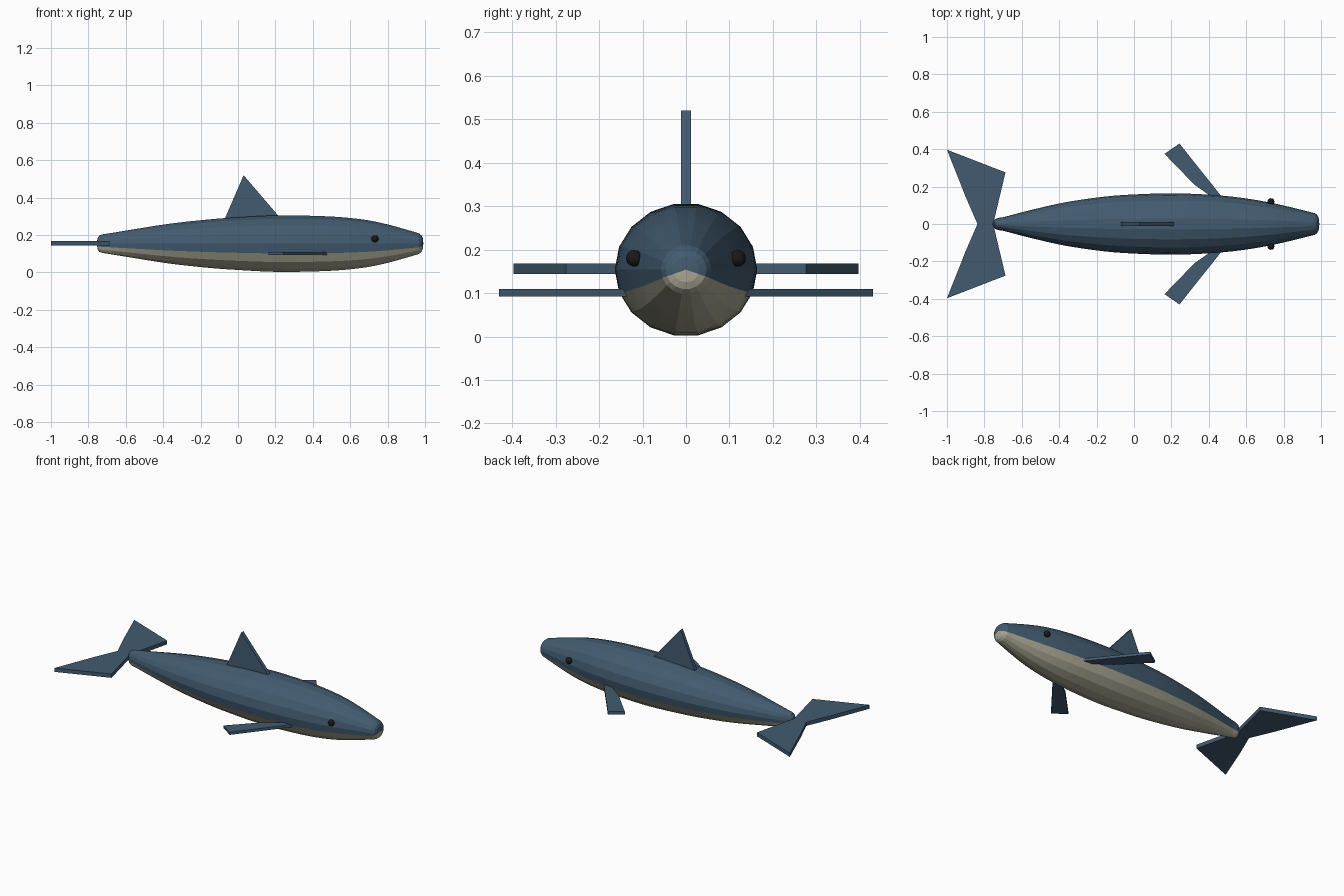
import bpy, bmesh, math

if "Cube" in bpy.data.objects:
    bpy.data.objects.remove(bpy.data.objects["Cube"])

def mat(name, rgb):
    m = bpy.data.materials.new(name)
    m.diffuse_color = (*rgb, 1)
    m.use_nodes = True
    m.node_tree.nodes["Principled BSDF"].inputs["Base Color"].default_value = m.diffuse_color
    return m

BLUE = mat("slate_blue", (0.055, 0.105, 0.16))
CREAM = mat("belly_cream", (0.42, 0.41, 0.31))
BLACK = mat("eye_black", (0.01, 0.01, 0.012))
MID = 0.154
SIDES = 18

def finish(name, bm, mats):
    bmesh.ops.recalc_face_normals(bm, faces=bm.faces)
    me = bpy.data.meshes.new(name)
    bm.to_mesh(me)
    bm.free()
    for m in mats:
        me.materials.append(m)
    ob = bpy.data.objects.new(name, me)
    bpy.context.collection.objects.link(ob)
    return ob

# Body: elliptical stations (x, half width, half height), smoothed between
stations = [(-0.70, 0.036, 0.054), (-0.55, 0.075, 0.079), (-0.367, 0.116, 0.108),
            (-0.16, 0.146, 0.131), (0.0, 0.158, 0.143), (0.2, 0.164, 0.153),
            (0.4, 0.157, 0.151), (0.56, 0.142, 0.143), (0.70, 0.120, 0.126),
            (0.82, 0.094, 0.099), (0.945, 0.063, 0.063)]

def smooth(p, steps=4):
    q = [p[0]] + p + [p[-1]]
    out = []
    for i in range(1, len(q) - 2):
        a, b, c, d = q[i - 1:i + 3]
        for s in range(steps):
            t = s / steps
            out.append(tuple(0.5 * (2 * B + (C - A) * t + (2 * A - 5 * B + 4 * C - D) * t * t
                                    + (3 * B - A - 3 * C + D) * t ** 3)
                             for A, B, C, D in zip(a, b, c, d)))
    return out + [p[-1]]

tail_cap = [(-0.751, 0.018, 0.030), (-0.742, 0.027, 0.044), (-0.722, 0.033, 0.051)]
nose_cap = [(0.967, 0.058, 0.056), (0.981, 0.047, 0.045), (0.988, 0.030, 0.029)]
bm = bmesh.new()
rings = []
for x, ry, rz in tail_cap + smooth(stations) + nose_cap:
    rings.append([bm.verts.new((x, ry * math.cos(2 * math.pi * j / SIDES),
                                MID + rz * math.sin(2 * math.pi * j / SIDES)))
                  for j in range(SIDES)])
ends = [bm.verts.new((-0.755, 0, MID)), bm.verts.new((0.991, 0, MID))]
for j in range(SIDES):
    k = (j + 1) % SIDES
    faces = [bm.faces.new((a[j], a[k], b[k], b[j])) for a, b in zip(rings, rings[1:])]
    faces += [bm.faces.new((rings[0][j], rings[0][k], ends[0])),
              bm.faces.new((rings[-1][j], rings[-1][k], ends[1]))]
    for f in faces:
        f.material_index = int(10 <= j <= 16)   # pale underside
finish("body", bm, [BLUE, CREAM])

# Fins: flat outlines given thickness
def plate(name, pts, offset):
    bm = bmesh.new()
    f = bm.faces.new([bm.verts.new(p) for p in pts])
    half = [c / 2 for c in offset]
    bmesh.ops.translate(bm, vec=[-c for c in half], verts=bm.verts)
    ext = bmesh.ops.extrude_face_region(bm, geom=[f], use_keep_orig=True)
    bmesh.ops.translate(bm, vec=offset,
                        verts=[g for g in ext["geom"] if isinstance(g, bmesh.types.BMVert)])
    bmesh.ops.triangulate(bm, faces=[g for g in bm.faces if len(g.verts) > 4])
    return finish(name, bm, [BLUE])

plate("dorsal_fin", [(-0.078, 0, 0.27), (0.24, 0, 0.275), (0.03, 0, 0.52)], (0, 0.022, 0))

pectoral = [(0.478, 0.135), (0.243, 0.43), (0.163, 0.375), (0.323, 0.21), (0.43, 0.135)]
fluke = [(-0.735, 0), (-0.748, 0.02), (-0.687, 0.276), (-1.0, 0.397), (-0.9, 0.145), (-0.837, 0)]
for side, s in (("left", 1), ("right", -1)):
    plate(side + "_pectoral_fin", [(x, s * y, 0.101) for x, y in pectoral], (0, 0, 0.017))
    plate(side + "_tail_fluke", [(x, s * y, 0.156) for x, y in fluke], (0, 0, 0.024))
    # Eyes
    bm = bmesh.new()
    bmesh.ops.create_uvsphere(bm, u_segments=12, v_segments=8, radius=0.019)
    bmesh.ops.translate(bm, vec=(0.732, s * 0.119, 0.18), verts=bm.verts)
    finish(side + "_eye", bm, [BLACK])
